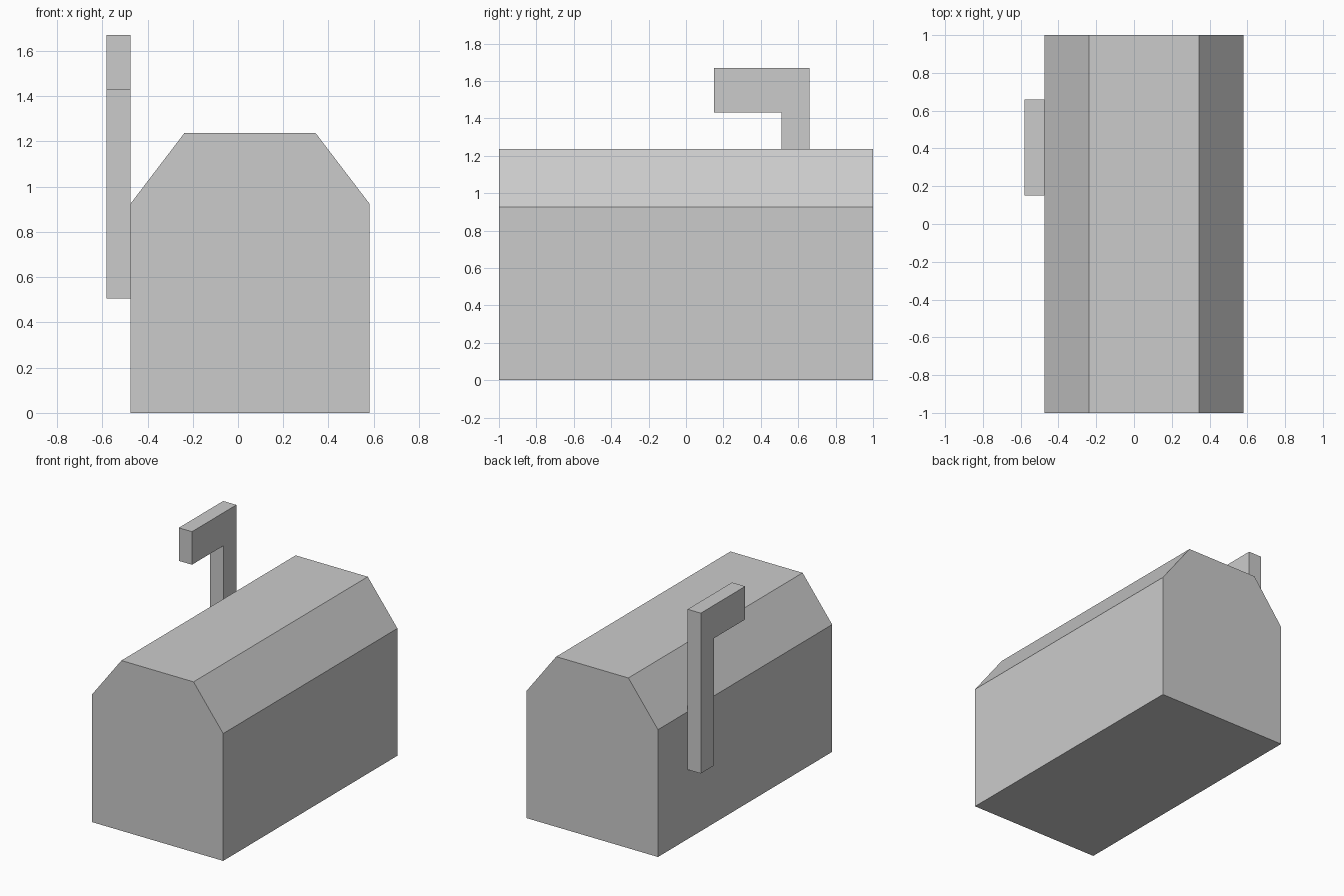
import bpy
import bmesh
from mathutils import Vector

cube = bpy.data.objects.get("Cube")
if cube:
    bpy.data.objects.remove(cube, do_unlink=True)

grey = bpy.data.materials.new("light_grey")
grey.use_nodes = True
colour = (0.6, 0.6, 0.6, 1)
grey.diffuse_color = colour
grey.node_tree.nodes["Principled BSDF"].inputs["Base Color"].default_value = colour


def extrude_profile(name, points, offset):
    """Make a closed flat-shaded solid from an outline and an extrusion vector."""
    bm = bmesh.new()
    face = bm.faces.new([bm.verts.new(p) for p in points])
    result = bmesh.ops.extrude_face_region(bm, geom=[face], use_keep_orig=True)
    moved = [g for g in result["geom"] if isinstance(g, bmesh.types.BMVert)]
    bmesh.ops.translate(bm, verts=moved, vec=Vector(offset))
    bmesh.ops.recalc_face_normals(bm, faces=bm.faces[:])
    mesh = bpy.data.meshes.new(name)
    bm.to_mesh(mesh)
    bm.free()
    mesh.materials.append(grey)
    obj = bpy.data.objects.new(name, mesh)
    bpy.context.collection.objects.link(obj)
    return obj


# Box with a chamfered roof, mirrored about its own centre line
centre, half_width, half_roof = 0.053, 0.528, 0.29
half_outline = [(half_width, 0), (half_width, 0.925), (half_roof, 1.237)]
outline = half_outline + [(-x, z) for x, z in reversed(half_outline)]
extrude_profile("mailbox_body", [(centre + x, -1, z) for x, z in outline], (0, 2, 0))

# L-shaped signal flag standing against the side wall
flag = [(0.66, 0.505), (0.66, 1.67), (0.15, 1.67),
        (0.15, 1.43), (0.51, 1.43), (0.51, 0.505)]
wall = centre - half_width
extrude_profile("signal_flag", [(wall, y, z) for y, z in flag], (-0.106, 0, 0))
